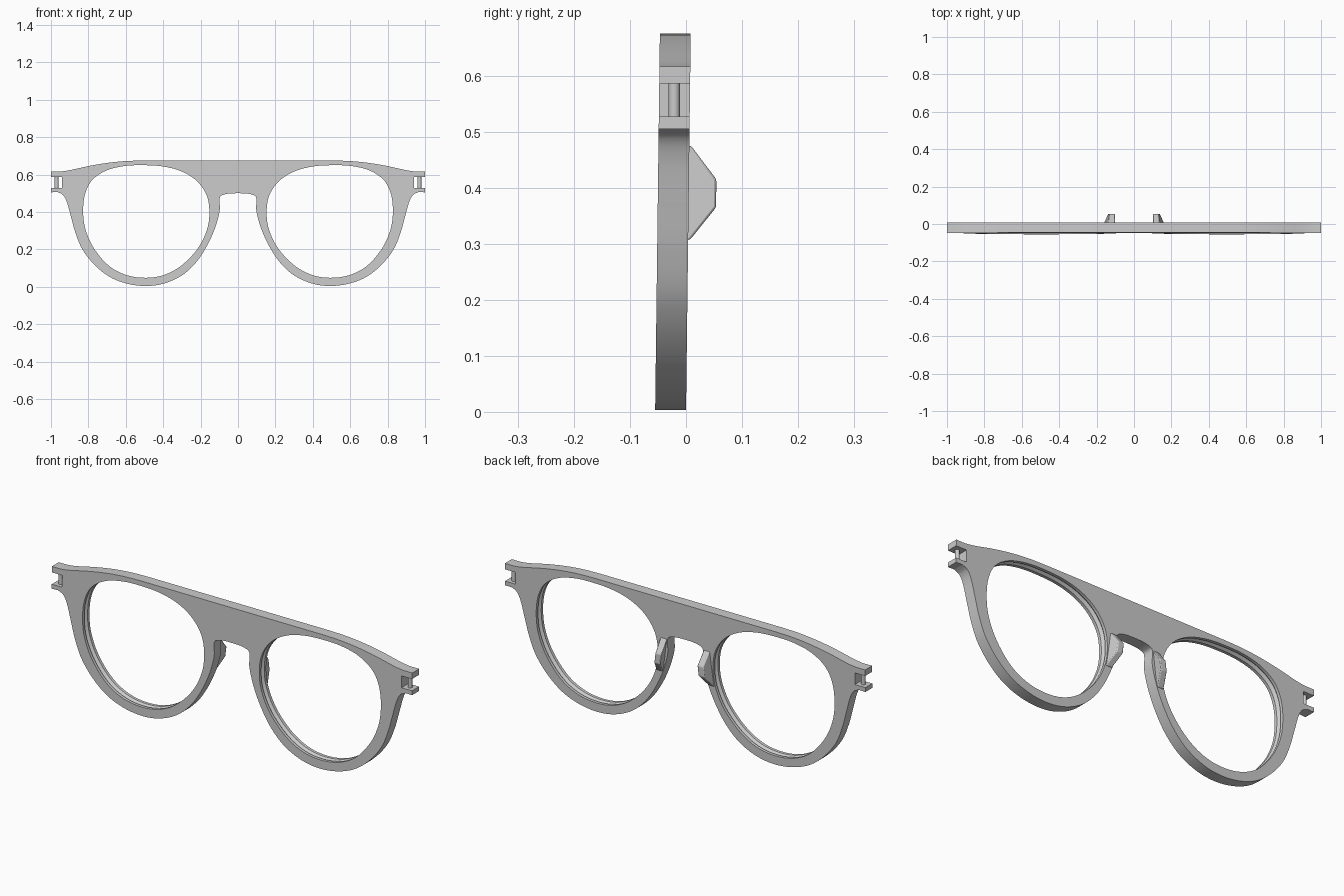
import bpy, bmesh, math

if "Cube" in bpy.data.objects:
    bpy.data.objects.remove(bpy.data.objects["Cube"])

DEPTH, LEAN = 0.055, 0.0125      # frame thickness, slight backward lean


def spline(pts, closed=False, steps=8):
    """Catmull-Rom sampling of 2D points."""
    n, out = len(pts), []
    for i in range(n if closed else n - 1):
        if closed:
            p = [pts[(i + k) % n] for k in (-1, 0, 1, 2)]
        else:
            p = [pts[max(0, min(n - 1, i + k))] for k in (-1, 0, 1, 2)]
        for s in range(steps):
            t = s / steps
            out.append(tuple(0.5 * (2 * b + (c - a) * t + (2 * a - 5 * b + 4 * c - d) * t * t
                                    + (3 * b - a - 3 * c + d) * t ** 3)
                             for a, b, c, d in zip(*p)))
    if not closed:
        out.append(pts[-1])
    return out


def loft(bm, rings):
    """Skin (x, y, z) rings and cap both ends."""
    vs = [[bm.verts.new((x, y + LEAN * z, z)) for x, y, z in r] for r in rings]
    for a, b in zip(vs, vs[1:]):
        for i in range(len(a)):
            j = (i + 1) % len(a)
            bm.faces.new((a[i], a[j], b[j], b[i]))
    bm.faces.new(vs[0])
    bm.faces.new(vs[-1])


def finish(bm, name):
    bmesh.ops.recalc_face_normals(bm, faces=bm.faces)
    me = bpy.data.meshes.new(name)
    bm.to_mesh(me)
    bm.free()
    ob = bpy.data.objects.new(name, me)
    bpy.context.collection.objects.link(ob)
    return ob


def smooth(ob):
    bpy.ops.object.select_all(action='DESELECT')
    ob.select_set(True)
    bpy.context.view_layer.objects.active = ob
    bpy.ops.object.shade_smooth_by_angle(angle=math.radians(30))


# Half outline: brow, forked hinge end, outer rim, nose side, bridge
brow = spline([(0.5, 0.675), (0.6, 0.672), (0.7, 0.662), (0.8, 0.645), (0.9, 0.623), (0.95, 0.616)])
fork = [(1, 0.616), (1, 0.586), (0.942, 0.586), (0.942, 0.527), (1, 0.527), (1, 0.505)]
rim = spline([(0.965, 0.506), (0.935, 0.490), (0.914, 0.450), (0.892, 0.370), (0.868, 0.285),
              (0.832, 0.200), (0.770, 0.120), (0.690, 0.055), (0.595, 0.017), (0.490, 0.004),
              (0.390, 0.019), (0.295, 0.064), (0.220, 0.135), (0.165, 0.220), (0.128, 0.300),
              (0.107, 0.365), (0.097, 0.415), (0.099, 0.455), (0.095, 0.482), (0.075, 0.493),
              (0.040, 0.499), (0, 0.500)])
half = [(0, 0.675)] + brow + fork + rim
outline = half + [(-x, z) for x, z in reversed(half[1:-1])]

bm = bmesh.new()
loft(bm, [[(x, y, z) for x, z in outline] for y in (-DEPTH, 0)])
frame = finish(bm, "frame_front")

# Lens openings with a V groove around the inside
lens = spline([(0.510, 0.650), (0.610, 0.645), (0.705, 0.621), (0.780, 0.570), (0.818, 0.495),
               (0.828, 0.400), (0.815, 0.305), (0.770, 0.205), (0.690, 0.112), (0.595, 0.062),
               (0.490, 0.048), (0.390, 0.065), (0.298, 0.117), (0.215, 0.205), (0.166, 0.305),
               (0.153, 0.400), (0.168, 0.490), (0.220, 0.565), (0.300, 0.616), (0.400, 0.643)], True, 5)
cx, cz = 0.49, 0.36
bm = bmesh.new()
for side in (-1, 1):
    loft(bm, [[(side * (cx + (x - cx) * s), y, cz + (z - cz) * s) for x, z in lens]
              for y, s in ((-0.1, 1), (-0.040, 1), (-0.0275, 1.035), (-0.015, 1), (0.05, 1))])
cutter = finish(bm, "lens_cutter")
cutter.hide_render = True
mod = frame.modifiers.new("lens_openings", 'BOOLEAN')
mod.operation, mod.solver, mod.object = 'DIFFERENCE', 'EXACT', cutter
bpy.context.view_layer.objects.active = frame
bpy.ops.object.modifier_apply(modifier=mod.name)
bpy.data.objects.remove(cutter)
smooth(frame)

for side, tag in ((-1, "left"), (1, "right")):
    # Hinge pin between the fork prongs
    bpy.ops.mesh.primitive_cylinder_add(vertices=24, radius=0.010, depth=0.07,
                                        location=(side * 0.970, -0.021, 0.5565))
    pin = bpy.context.object
    pin.name = "hinge_pin_" + tag
    smooth(pin)

    # Nose pad: tapered wedge following the inner rim edge
    prof = [(-0.02, 0.475, 0.103), (0.003, 0.475, 0.103), (0.049, 0.415, 0.100),
            (0.049, 0.365, 0.106), (0.003, 0.307, 0.128), (-0.02, 0.307, 0.128)]
    bm = bmesh.new()
    loft(bm, [[(side * (x + w), y, z) for y, z, x in prof] for w in (0, 0.033)])
    pad = finish(bm, "nose_pad_" + tag)
    bev = pad.modifiers.new("soft_edges", 'BEVEL')
    bev.width, bev.segments = 0.004, 2
    smooth(pad)
